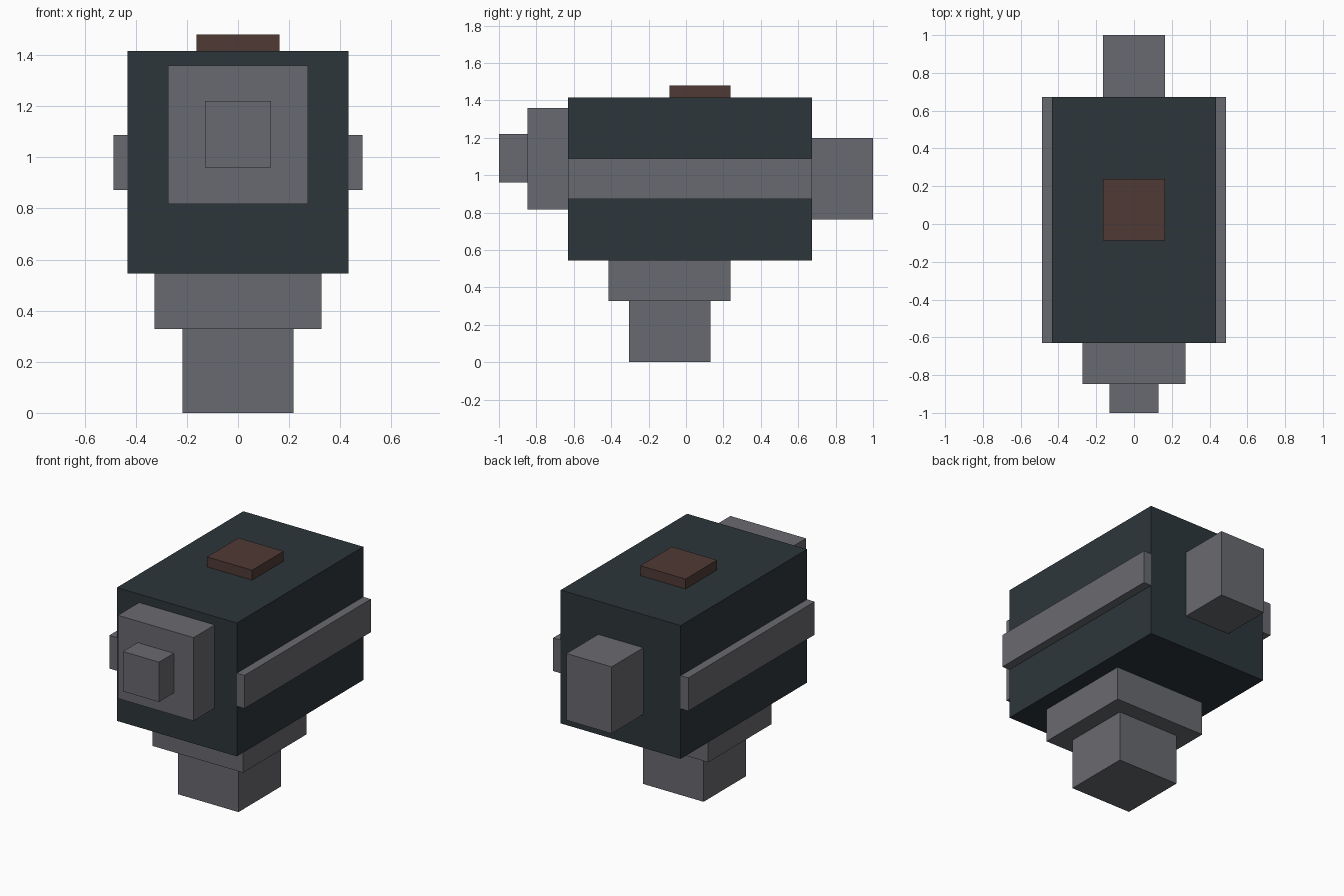
import bpy
import bmesh

if "Cube" in bpy.data.objects:
    bpy.data.objects.remove(bpy.data.objects["Cube"])


def material(name, color):
    m = bpy.data.materials.new(name)
    m.diffuse_color = (*color, 1.0)
    m.use_nodes = True
    m.node_tree.nodes["Principled BSDF"].inputs["Base Color"].default_value = m.diffuse_color
    return m


slate = material("dark_slate", (0.026, 0.037, 0.043))
grey = material("mid_grey", (0.141, 0.144, 0.162))
brown = material("dark_brown", (0.078, 0.042, 0.035))


def box(name, x, y, z, mat):
    """Axis-aligned box from (min, max) ranges."""
    bm = bmesh.new()
    bmesh.ops.create_cube(bm, size=1.0)
    for v in bm.verts:
        for axis, (lo, hi) in enumerate((x, y, z)):
            v.co[axis] = lo if v.co[axis] < 0 else hi
    mesh = bpy.data.meshes.new(name)
    bm.to_mesh(mesh)
    bm.free()
    mesh.materials.append(mat)
    obj = bpy.data.objects.new(name, mesh)
    bpy.context.collection.objects.link(obj)
    return obj


# Main housing and the button on its top
box("body", (-0.433, 0.433), (-0.63, 0.673), (0.545, 1.415), slate)
box("top_button", (-0.163, 0.163), (-0.087, 0.238), (1.415, 1.48), brown)

# Stepped front
box("front_plate", (-0.273, 0.273), (-0.848, -0.63), (0.817, 1.36), grey)
box("front_nose", (-0.13, 0.13), (-1.0, -0.848), (0.96, 1.22), grey)

# Rear block
box("rear_block", (-0.163, 0.163), (0.673, 1.0), (0.763, 1.198), grey)

# Stepped base
box("base_collar", (-0.327, 0.327), (-0.415, 0.238), (0.328, 0.545), grey)
box("base_foot", (-0.218, 0.218), (-0.306, 0.13), (0.0, 0.328), grey)

# Side rails, one per side
for side, x in (("left", (-0.488, -0.433)), ("right", (0.433, 0.488))):
    box(side + "_rail", x, (-0.63, 0.673), (0.872, 1.088), grey)
